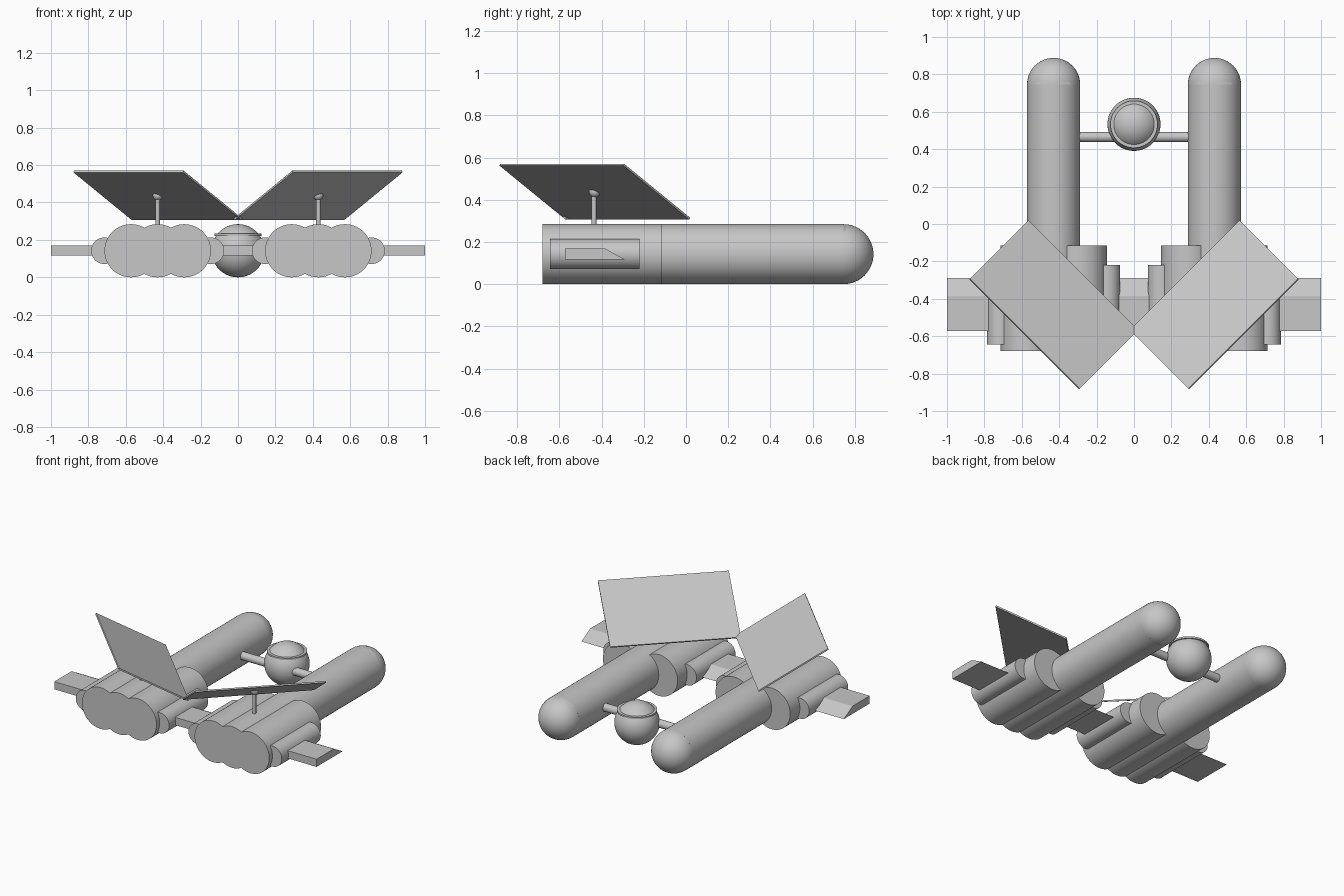
import bpy, bmesh, math
from mathutils import Vector, Matrix

if "Cube" in bpy.data.objects:
    bpy.data.objects.remove(bpy.data.objects["Cube"])

grey = bpy.data.materials.new("light_grey")
grey.diffuse_color = (0.57, 0.57, 0.57, 1)
grey.use_nodes = True
grey.node_tree.nodes["Principled BSDF"].inputs["Base Color"].default_value = grey.diffuse_color


def finish(name, bm, smooth=True):
    bmesh.ops.recalc_face_normals(bm, faces=bm.faces[:])
    me = bpy.data.meshes.new(name)
    bm.to_mesh(me)
    bm.free()
    ob = bpy.data.objects.new(name, me)
    bpy.context.collection.objects.link(ob)
    me.materials.append(grey)
    if smooth:
        bpy.ops.object.select_all(action='DESELECT')
        ob.select_set(True)
        bpy.context.view_layer.objects.active = ob
        bpy.ops.object.shade_smooth_by_angle(angle=math.radians(35))
    return ob


def rod(name, a, b, r, seg=64):
    a, b = Vector(a), Vector(b)
    d = b - a
    m = Matrix.Translation((a + b) / 2) @ d.to_track_quat('Z', 'Y').to_matrix().to_4x4()
    bm = bmesh.new()
    bmesh.ops.create_cone(bm, cap_ends=True, segments=seg, radius1=r, radius2=r,
                          depth=d.length, matrix=m)
    return finish(name, bm)


def half_ball(name, matrix, r):
    # keeps the half below the local xy plane
    bm = bmesh.new()
    bmesh.ops.create_uvsphere(bm, u_segments=48, v_segments=24, radius=r)
    bmesh.ops.bisect_plane(bm, geom=bm.verts[:] + bm.edges[:] + bm.faces[:],
                           plane_co=(0, 0, 0), plane_no=(0, 0, 1), clear_outer=True)
    bm.transform(matrix)
    return finish(name, bm)


R, Z = 0.142, 0.142
for s, side in ((-1, "left"), (1, "right")):
    # long hull with round rear end
    rod(side + "_hull", (s * 0.43, -0.68, Z), (s * 0.43, 0.746, Z), R)
    half_ball(side + "_hull_end",
              Matrix.Translation((s * 0.43, 0.746, Z)) @ Matrix.Rotation(math.pi / 2, 4, 'X'), R)
    # flanking engines and small pods
    for x, part in ((0.287, "inner"), (0.572, "outer")):
        rod(f"{side}_{part}_engine", (s * x, -0.68, Z), (s * x, -0.115, Z), R)
    for x, part in ((0.145, "inner"), (0.714, "outer")):
        rod(f"{side}_{part}_pod", (s * x, -0.645, Z), (s * x, -0.22, Z), 0.071)

    # tilted panel on a post
    ax = Vector((s, 1, 0)).normalized()
    t = math.radians(30)
    up = Vector((s * math.cos(t) / math.sqrt(2), -math.cos(t) / math.sqrt(2), math.sin(t)))
    n = ax.cross(up)
    if n.z < 0:
        ax, n = -ax, -n
    frame = Matrix((ax, up, n)).transposed().to_4x4()
    frame = Matrix.Translation((s * 0.429, -0.432, 0.438)) @ frame
    bm = bmesh.new()
    bmesh.ops.create_cube(bm, size=1, matrix=frame @ Matrix.Diagonal((0.83, 0.51, 0.01, 1)))
    finish(side + "_panel", bm, False)
    rod(side + "_panel_post", (s * 0.43, -0.436, 0.27), (s * 0.43, -0.436, 0.43), 0.012, 24)
    half_ball(side + "_panel_joint", frame, 0.027)

# wing running through both hulls
bm = bmesh.new()
vs = [bm.verts.new((-1, y, z)) for y, z in
      ((-0.572, 0.117), (-0.29, 0.117), (-0.385, 0.17), (-0.572, 0.17))]
f = bm.faces.new(vs)
ext = bmesh.ops.extrude_face_region(bm, geom=[f], use_keep_orig=True)
bmesh.ops.translate(bm, verts=[v for v in ext["geom"] if isinstance(v, bmesh.types.BMVert)],
                    vec=(2, 0, 0))
finish("wing", bm, False)

# rear cross bar with ball cabin and thin rim
rod("cross_bar", (-0.35, 0.465, Z), (0.35, 0.465, Z), 0.027, 32)
bm = bmesh.new()
bmesh.ops.create_uvsphere(bm, u_segments=64, v_segments=32, radius=R,
                          matrix=Matrix.Translation((0, 0.533, Z)))
finish("ball_cabin", bm)
rod("cabin_rim", (0, 0.533, 0.222), (0, 0.533, 0.234), 0.126)
